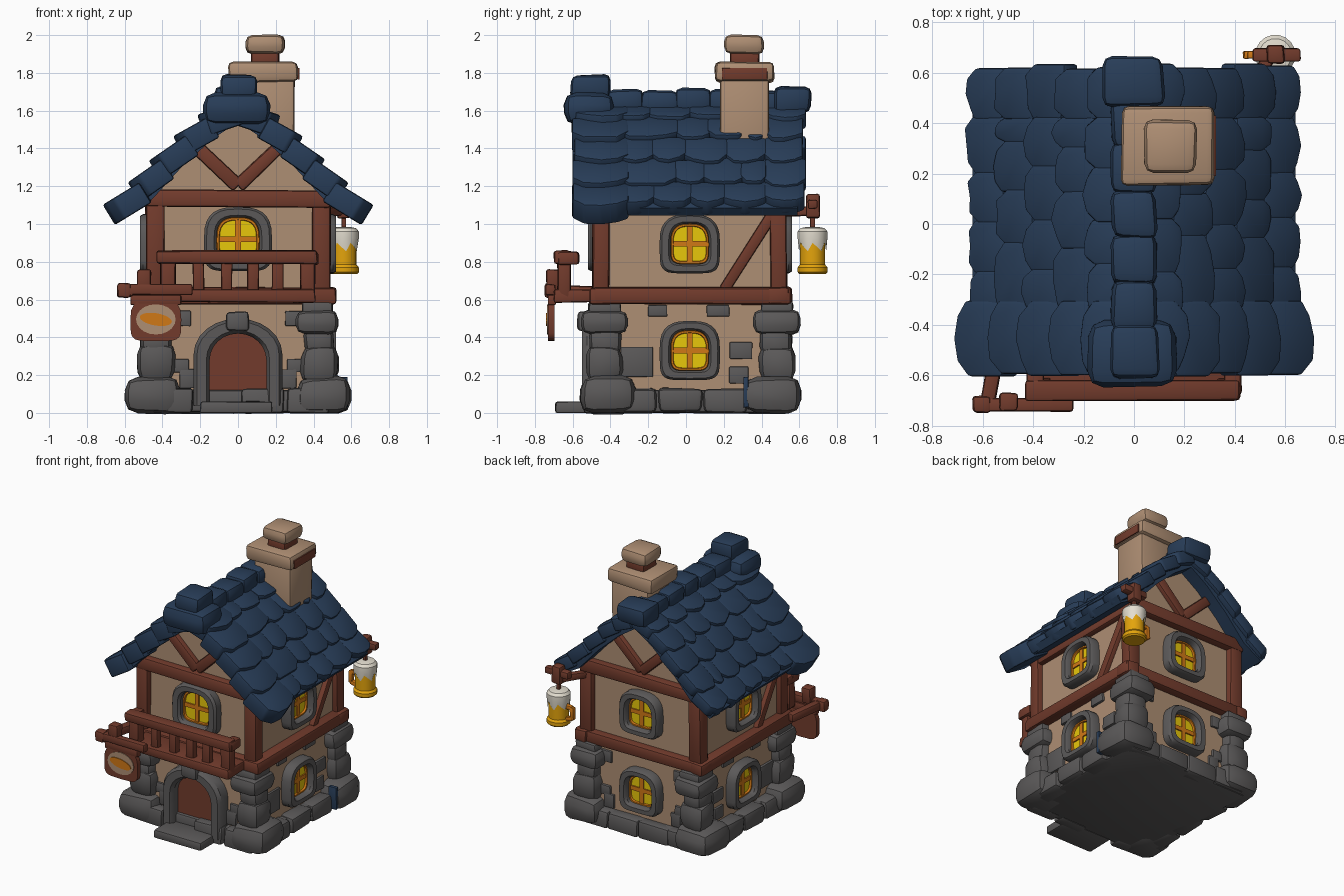
import bpy, bmesh, math, random
from mathutils import Matrix, Vector

if "Cube" in bpy.data.objects:
    bpy.data.objects.remove(bpy.data.objects["Cube"])

random.seed(7)


def material(name, rgb):
    lin = [((c / 255 + 0.055) / 1.055) ** 2.4 for c in rgb]
    m = bpy.data.materials.new(name)
    m.diffuse_color = (*lin, 1)
    m.use_nodes = True
    m.node_tree.nodes["Principled BSDF"].inputs["Base Color"].default_value = m.diffuse_color
    return m


NAVY = material("navy_roof", (40, 61, 88))
STONE = material("grey_stone", (91, 89, 89))
PLASTER = material("beige_plaster", (174, 142, 115))
TIMBER = material("brown_timber", (114, 59, 44))
YELLOW = material("yellow_glass", (246, 212, 12))
ORANGE = material("orange_trim", (208, 120, 22))
BEER = material("amber_beer", (228, 164, 12))
FOAM = material("cream_foam", (228, 222, 208))


def finish(name, bm, mat, matrix=Matrix()):
    bmesh.ops.recalc_face_normals(bm, faces=bm.faces)
    me = bpy.data.meshes.new(name)
    bm.to_mesh(me)
    bm.free()
    me.transform(matrix)
    if matrix.determinant() < 0:
        me.flip_normals()
    me.materials.append(mat)
    ob = bpy.data.objects.new(name, me)
    bpy.context.collection.objects.link(ob)
    return ob


def chunk(name, centre, size, mat, matrix=Matrix(), bevel=0.2, jitter=0.06):
    """Slightly irregular block with rounded edges."""
    bm = bmesh.new()
    bmesh.ops.create_cube(bm, size=1)
    small = min(size)
    for v in bm.verts:
        v.co = Vector(a * b for a, b in zip(v.co, size))
        v.co += Vector(random.uniform(-1, 1) for _ in range(3)) * small * jitter
    bmesh.ops.bevel(bm, geom=bm.edges[:], offset=small * bevel, segments=2,
                    affect='EDGES', profile=0.5)
    return finish(name, bm, mat, Matrix.Translation(centre) @ matrix)


def span(name, lo, hi, mat, **kw):
    lo, hi = Vector(lo), Vector(hi)
    return chunk(name, (lo + hi) / 2, hi - lo, mat, **kw)


def beam(name, a, b, w, mat):
    a, b = Vector(a), Vector(b)
    rot = (b - a).to_track_quat('Z', 'Y').to_matrix().to_4x4()
    return chunk(name, (a + b) / 2, (w, w, (b - a).length), mat, matrix=rot)


def plate(name, outline, d0, d1, mat, matrix, bevel=0.0):
    """Outline (u, v) extruded outward from depth d0 to d1."""
    bm = bmesh.new()
    f = bm.faces.new([bm.verts.new((u, -d0, v)) for u, v in outline])
    ext = bmesh.ops.extrude_face_region(bm, geom=[f])
    for v in ext['geom']:
        if isinstance(v, bmesh.types.BMVert):
            v.co.y = -d1
    if bevel:
        bmesh.ops.bevel(bm, geom=bm.edges[:], offset=bevel, segments=2, affect='EDGES', profile=0.5)
    return finish(name, bm, mat, matrix)


def ring(name, inner, outer, depth, mat, matrix, closed=True):
    """Rounded surround swept between two outlines."""
    rows = [(0, 0), (0, .75), (.2, 1), (.8, 1), (1, .75), (1, 0)]
    bm = bmesh.new()
    grid = []
    for (a, b), (c, d) in zip(inner, outer):
        grid.append([bm.verts.new((a + (c - a) * t, -depth * h, b + (d - b) * t)) for t, h in rows])
    n = len(grid)
    for i in range(n if closed else n - 1):
        p, q = grid[i], grid[(i + 1) % n]
        for j in range(5):
            bm.faces.new((p[j], p[j + 1], q[j + 1], q[j]))
    return finish(name, bm, mat, matrix)


def opening(w, h, n=28):
    """Rounded window outline: softer at the top, squarer at the bottom."""
    pts = []
    for i in range(n):
        c, s = math.cos(2 * math.pi * i / n), math.sin(2 * math.pi * i / n)
        e = 2 / (2.8 if s > 0 else 5)
        pts.append((w * math.copysign(abs(c) ** e, c), h * math.copysign(abs(s) ** e, s)))
    return pts


def arch(w, spring, top, n=12):
    arc = [(-w * math.cos(math.pi * i / n), spring + (top - spring) * math.sin(math.pi * i / n))
           for i in range(n + 1)]
    return [(-w, 0)] + arc + [(w, 0)]


def place(pos, deg):
    return Matrix.Translation(pos) @ Matrix.Rotation(math.radians(deg), 4, 'Z')


def window(side, pos, deg, w=.16, h=.157):
    m = place(pos, deg)
    iw, ih = w * .63, h * .68
    ring(side + "_window_frame", opening(iw, ih), opening(w, h), .07, STONE, m)
    ring(side + "_window_trim", opening(iw * .86, ih * .86), opening(iw, ih), .03, ORANGE, m)
    plate(side + "_window_glass", opening(iw, ih), 0, .016, YELLOW, m)
    for u, v in ((.015, ih), (iw, .015)):
        plate(side + "_window_bar", [(-u, -v), (u, -v), (u, v), (-u, v)], .012, .025, ORANGE, m)


# Plaster house body with gables
pent = [(-.45, .02), (.45, .02), (.45, 1.16), (0, 1.59), (-.45, 1.16)]
plate("plaster_walls", pent, .45, -.49, PLASTER, Matrix())

# Windows and stone-arched door
window("front", (0, -.45, .92), 0, .18, .17)
for zc in (.33, .895):
    window("right", (.45, .02, zc), 90)
    window("back", (0, .49, zc), 180)
    window("left", (-.45, .02, zc), -90)
dm = place((0, -.45, .04), 0)
plate("door", arch(.155, .24, .39), 0, .03, TIMBER, dm)
ring("door_arch", arch(.15, .24, .38), arch(.235, .27, .46), .1, STONE, dm, closed=False)
span("keystone", (-.06, -.575, .435), (.06, -.45, .535), STONE)
span("door_step", (-.2, -.69, 0), (.18, -.48, .06), STONE)

# Stone footing and corner stones
span("footing", (-.5, -.5, 0), (.5, .54, .12), STONE, bevel=.15)
for i in range(4):
    x0 = -.36 + .24 * i
    if abs(x0 + .1) > .2:
        span("front_footing_stone", (x0 - .1, -.54, 0), (x0 + .12, -.45, .13), STONE)
    span("back_footing_stone", (x0 - .12, .47, 0), (x0 + .12, .565, .125), STONE)
for s in (-1, 1):
    for y in (-.27, -.03, .21):
        chunk("side_footing_stone", (s * .48, y, .065), (.13, .23, .13), STONE)
    for y, o in ((-.43, -1), (.48, 1)):
        x = s * .42
        chunk("corner_boulder", (x + s * .035, y + o * -.02, .095), (.28, .3, .19), STONE, bevel=.36)
        chunk("corner_stone_low", (x + s * .01, y, .26), (.2, .2, .2), STONE, bevel=.3)
        chunk("corner_stone_mid", (x + s * .01, y, .38), (.16, .17, .16), STONE, bevel=.3)
        chunk("corner_stone_top", (x, y, .48), (.22, .25, .13), STONE, bevel=.36)
        chunk("corner_cap", (x, y, .555), (.16, .17, .07), STONE)
    # Loose stones showing through the plaster
    for y, z, w, h in ((.29, .33, .12, .09), (-.15, .54, .1, .06), (.17, .54, .12, .06),
                       (-.26, .27, .17, .16), (.28, .2, .1, .09)):
        chunk("side_wall_stone", (s * .452, y, z), (.03, w, h), STONE)
    for x, z, w, h in ((.31, .25, .1, .07), (.27, .18, .08, .1), (.3, .5, .1, .08)):
        chunk("front_wall_stone", (s * x, -.452, z), (w, .03, h), STONE)
        chunk("back_wall_stone", (s * x, .492, z), (w, .03, h), STONE)
span("blue_patch", (.52, .305, .03), (.58, .33, .19), NAVY, bevel=.1)

# Timber frame: posts, storey beams, gable ties and braces
for y in (-.45, .49):
    span("storey_beam", (-.52, y - .06, .575), (.52, y + .06, .665), TIMBER)
    span("gable_tie", (-.49, y - .055, 1.09), (.49, y + .055, 1.18), TIMBER)
    for s in (-1, 1):
        span("corner_post", (s * .44 - .05, y - .045, .62), (s * .44 + .05, y + .045, 1.14), TIMBER)
        beam("gable_brace", (0, y, 1.2), (s * .23, y, 1.42), .07, TIMBER)
for s in (-1, 1):
    span("side_beam", (s * .47 - .05, -.49, .575), (s * .47 + .05, .56, .665), TIMBER)
    span("side_top_beam", (s * .45 - .04, -.47, 1.06), (s * .45 + .04, .52, 1.14), TIMBER)
    beam("side_brace", (s * .455, .02 + s * .18, .65), (s * .455, .02 + s * .44, 1.06), .06, TIMBER)

# Balcony
span("balcony_floor", (-.4, -.7, .585), (.41, -.44, .655), TIMBER)
span("balcony_rail", (-.43, -.7, .79), (.42, -.62, .86), TIMBER)
for s in (-1, 1):
    span("balcony_post", (s * .37 - .04, -.68, .6), (s * .37 + .04, -.61, .83), TIMBER)
    span("balcony_rail_return", (s * .39 - .035, -.68, .785), (s * .39 + .035, -.565, .855), TIMBER)
for x in (-.21, -.06, .08, .21):
    span("baluster", (x - .03, -.675, .63), (x + .03, -.625, .81), TIMBER)

# Hanging sign
span("sign_arm", (-.64, -.745, .625), (-.24, -.69, .68), TIMBER)
beam("sign_bracket", (-.585, -.74, .65), (-.53, -.44, .64), .06, TIMBER)
span("sign_post", (-.535, -.74, .64), (-.46, -.67, .76), TIMBER)
span("sign_arm_end", (-.64, -.75, .61), (-.57, -.68, .69), TIMBER)
sm = place((-.435, -.695, .495), 0)
plate("sign_board", opening(.135, .115, 20), 0, .035, TIMBER, sm)
span("sign_top", (-.57, -.73, .57), (-.3, -.69, .625), TIMBER)
oval = [(math.cos(i * math.pi / 10), math.sin(i * math.pi / 10)) for i in range(20)]
plate("sign_face", [(u * .105, v * .08) for u, v in oval], .034, .04, PLASTER, sm)
plate("sign_mark", [(u * .085, v * .033 - u * .012) for u, v in oval], .039, .045, ORANGE, sm)

# Roof: sloped core, then overlapping rounded shingles
LINE = [Vector((0.03, 0, 1.66)), Vector((.2, 0, 1.565)), Vector((.36, 0, 1.42)),
        Vector((.52, 0, 1.245)), Vector((.66, 0, 1.12))]
LENGTH = sum((b - a).length for a, b in zip(LINE, LINE[1:]))


def along(t):
    d = t * LENGTH
    for a, b in zip(LINE, LINE[1:]):
        step = (b - a).length
        if d <= step or b is LINE[-1]:
            return a + (b - a) * (d / step)
        d -= step


core = [(0, 1.65)] + [(p.x - .02, p.z - .035) for p in LINE[1:]]
core += [(.605, 1.045)] + [(p.x - .065, p.z - .115) for p in reversed(LINE[1:-1])] + [(0, 1.54)]
TONGUE = [(-.5, 0), (-.5, .74), (-.3, .95), (0, 1), (.3, .95), (.5, .74), (.5, 0)]


def shingle(name, side, t0, t1, y0, y1, thick, lift):
    a, b = along(t0), along(t1)
    down = (b - a).normalized()
    n = Vector((-down.z, 0, down.x))
    a = a - n * .018
    b = b + n * lift
    down = (b - a).normalized()
    n = Vector((-down.z, 0, down.x))
    # local x = world y, local z = down the slope, local -y = normal
    m = Matrix((Vector((0, 1, 0)), -n, down)).transposed().to_4x4()
    m.translation = a + Vector((0, (y0 + y1) / 2, 0))
    m = Matrix.Diagonal((side, 1, 1, 1)) @ m
    length, w = (b - a).length, y1 - y0 + .012
    pts = [(u * w, v * length + random.uniform(-.012, .012)) for u, v in TONGUE]
    plate(name, pts, -thick, 0, NAVY, m, bevel=.013)


ROWS = 5
for s in (-1, 1):
    plate("roof_core", [(s * x, z) for x, z in core], .55, -.59, NAVY, Matrix())
    for r in range(ROWS):
        last = r == ROWS - 1
        t0, t1 = max(r / ROWS - .01, 0), 1.01 if last else (r + 1) / ROWS + .03
        shift = .1 if r % 2 else 0
        ys = [-.36] + [-.36 + .19 * k + shift + random.uniform(-.025, .025) for k in range(1, 4)]
        ys += [.42, .62 + random.uniform(-.015, .015)]
        for k, (y0, y1) in enumerate(zip(ys, ys[1:])):
            shingle("shingle", s, t0, t1 + random.uniform(-.012, .012), y0, y1,
                    .09 if last or k == 4 else .05, random.uniform(.002, .012))
        # Heavier verge tiles on the front edge
        shingle("front_verge_tile", s, t0, t1 + (.055 if last else .02),
                -.59 + random.uniform(-.012, .012), -.31, .125, .024)

# Ridge tiles with large end caps
for k in range(5):
    y = -.42 + .18 * k
    span("ridge_tile", (-.09, y, 1.58), (.09, y + .2, 1.715 + random.uniform(-.01, .01)), NAVY, bevel=.3)
span("ridge_back_cap", (-.12, .46, 1.58), (.12, .66, 1.73), NAVY, bevel=.25)
span("ridge_front_cap", (-.19, -.64, 1.53), (.17, -.38, 1.7), NAVY, bevel=.38)
span("ridge_front_knob", (-.09, -.61, 1.66), (.1, -.4, 1.79), NAVY, bevel=.25)

# Chimney
span("chimney_stack", (0, .18, 1.3), (.3, .435, 1.78), PLASTER, bevel=.08, jitter=.02)
span("chimney_slab", (-.05, .155, 1.75), (.32, .465, 1.855), PLASTER, bevel=.25)
span("chimney_brick_patch", (.316, .19, 1.765), (.325, .43, 1.825), TIMBER, bevel=.1)
span("chimney_neck", (.07, .235, 1.83), (.22, .385, 1.92), TIMBER)
span("chimney_cap", (.04, .205, 1.9), (.25, .415, 2.0), PLASTER, bevel=.36)


# Hanging beer mug
def lathe(name, profile, mat, wavy=0):
    bm = bmesh.new()
    rings = []
    for k, (r, z) in enumerate(profile):
        drop = [(-wavy * (i % 3) if k == 0 else 0) for i in range(18)]
        rings.append([bm.verts.new((.56 + r * math.cos(i * math.pi / 9), .67 + r * math.sin(i * math.pi / 9),
                                    z + drop[i])) for i in range(18)])
    for p, q in zip(rings, rings[1:]):
        for i in range(18):
            bm.faces.new((p[i], p[(i + 1) % 18], q[(i + 1) % 18], q[i]))
    if not wavy:
        bm.faces.new(rings[0])
    bm.faces.new(rings[-1])
    finish(name, bm, mat)


lathe("mug_body", [(.07, .735), (.08, .745), (.08, .77), (.068, .785), (.068, .92)], BEER)
lathe("mug_foam", [(.073, .90), (.08, .925), (.08, .96), (.065, .978), (.03, .985)], FOAM, .022)
for a, b in (((.51, .875), (.45, .87)), ((.45, .88), (.445, .79)), ((.445, .795), (.51, .78))):
    beam("mug_handle", (a[0], .67, a[1]), (b[0], .67, b[1]), .03, ORANGE)
beam("mug_hook", (.56, .67, .97), (.56, .67, 1.06), .025, TIMBER)
span("mug_hanger", (.525, .635, 1.03), (.595, .71, 1.16), TIMBER)
span("mug_crossbar", (.47, .645, 1.08), (.66, .695, 1.13), TIMBER)
beam("mug_arm", (.44, .49, 1.06), (.54, .67, 1.07), .05, TIMBER)

# Smooth shading with sharp edges kept
for ob in bpy.data.objects:
    ob.select_set(True)
    bpy.context.view_layer.objects.active = ob
bpy.ops.object.shade_smooth_by_angle(angle=math.radians(35))
